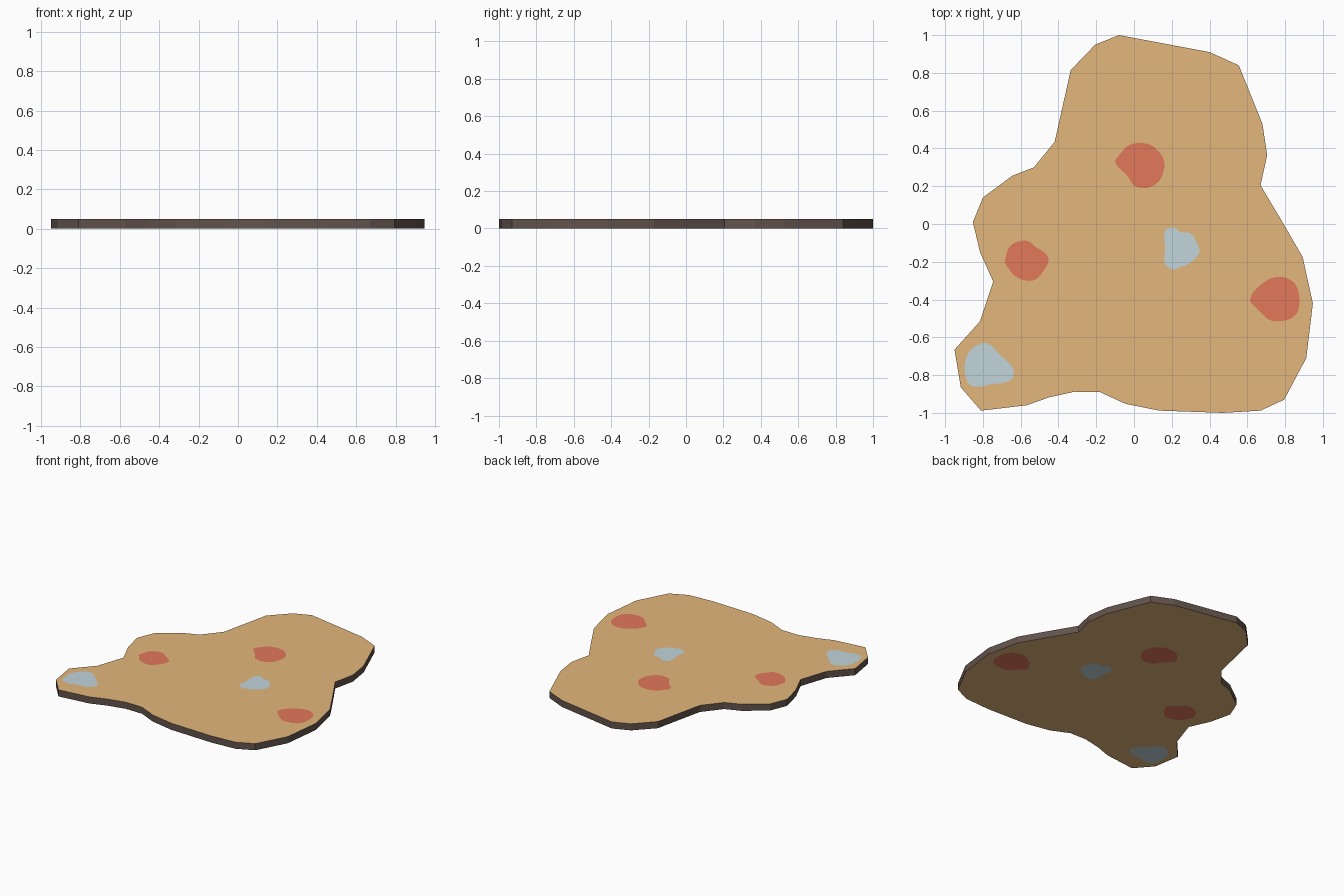
import bpy, bmesh
from mathutils import Vector
from mathutils.geometry import delaunay_2d_cdt

if "Cube" in bpy.data.objects:
    bpy.data.objects.remove(bpy.data.objects["Cube"])

THICK = 0.05


def material(name, hex_code):
    rgb = [int(hex_code[i:i + 2], 16) / 255 for i in (0, 2, 4)]
    lin = [c / 12.92 if c <= 0.04045 else ((c + 0.055) / 1.055) ** 2.4 for c in rgb]
    m = bpy.data.materials.new(name)
    m.diffuse_color = (*lin, 1)
    m.use_nodes = True
    m.node_tree.nodes["Principled BSDF"].inputs["Base Color"].default_value = m.diffuse_color
    return m


def smooth_loop(pts, steps=4):
    """Closed Catmull-Rom curve through the points."""
    p, n, out = [Vector(q) for q in pts], len(pts), []
    for i in range(n):
        a, b, c, d = (p[(i + k) % n] for k in (-1, 0, 1, 2))
        for s in range(steps):
            t = s / steps
            out.append(0.5 * (2 * b + (c - a) * t + (2 * a - 5 * b + 4 * c - d) * t * t
                              + (3 * b - a - 3 * c + d) * t ** 3))
    return out


TAN, RED, BLUE, RIM = range(4)
mats = [material("tan surface", "E3B77C"), material("red patch", "E2785A"),
        material("pale blue patch", "C1D5DB"), material("dark brown rim", "62534C")]

# Slab outline, clockwise from the top
outline = [(-.08, 1), (.4, .91), (.555, .84), (.68, .53), (.705, .365), (.67, .205), (.78, .02),
           (.893, -.175), (.947, -.42), (.912, -.71), (.795, -.93), (.67, -.988), (.47, -1),
           (.135, -.988), (-.045, -.952), (-.18, -.89), (-.315, -.888), (-.45, -.918),
           (-.57, -.96), (-.81, -.988), (-.917, -.865), (-.95, -.665), (-.815, -.515),
           (-.745, -.305), (-.815, -.15), (-.853, .01), (-.8, .14), (-.645, .255),
           (-.53, .3), (-.42, .435), (-.335, .815), (-.205, .95)]
loops = [([Vector(p) for p in outline], TAN)]


def patch(mat, *pts):
    loops.append((smooth_loop(pts), mat))


# Red patches
patch(RED, (-.097, .337), (-.07, .375), (-.034, .413), (.013, .428), (.077, .423), (.124, .392),
      (.156, .343), (.16, .296), (.14, .238), (.098, .2), (.045, .19), (-.003, .206),
      (-.034, .254), (-.087, .306))
patch(RED, (-.683, -.195), (-.663, -.127), (-.62, -.095), (-.563, -.09), (-.52, -.122),
      (-.473, -.153), (-.452, -.195), (-.483, -.254), (-.525, -.296), (-.583, -.297),
      (-.636, -.27), (-.673, -.222))
patch(RED, (.616, -.397), (.637, -.354), (.684, -.312), (.731, -.286), (.79, -.281), (.848, -.312),
      (.874, -.376), (.87, -.455), (.837, -.497), (.784, -.513), (.716, -.508),
      (.663, -.46), (.621, -.418))
# Pale blue patches
patch(BLUE, (.16, -.055), (.176, -.026), (.214, -.018), (.246, -.042), (.298, -.048), (.325, -.085),
      (.346, -.148), (.298, -.206), (.246, -.228), (.203, -.24), (.162, -.206), (.165, -.13))
patch(BLUE, (-.895, -.74), (-.885, -.698), (-.853, -.656), (-.8, -.63), (-.753, -.645),
      (-.721, -.682), (-.684, -.714), (-.642, -.762), (-.642, -.815), (-.69, -.841),
      (-.753, -.847), (-.816, -.862), (-.874, -.847), (-.895, -.788))

# Cut the patches into the slab face (loops reversed to run counter-clockwise)
verts, faces = [], []
for pts, _ in loops:
    faces.append(list(range(len(verts), len(verts) + len(pts))))
    verts += pts[::-1]
vs, _, tris, _, _, _ = delaunay_2d_cdt(verts, [], faces, 1, 1e-5)


def inside(p, poly):
    hit = False
    for a, b in zip(poly, poly[1:] + poly[:1]):
        if (a.y > p.y) != (b.y > p.y) and p.x < a.x + (p.y - a.y) * (b.x - a.x) / (b.y - a.y):
            hit = not hit
    return hit


# Colour each face by the patch that holds its centre
bm = bmesh.new()
bv = [bm.verts.new((v.x, v.y, 0)) for v in vs]
for tri in tris:
    mid = sum((vs[i] for i in tri), Vector((0, 0))) / 3
    face = bm.faces.new([bv[i] for i in tri])
    face.material_index = next((m for pts, m in loops[1:] if inside(mid, pts)), TAN)

# Raise a copy for the top; the sides become the dark rim
ext = bmesh.ops.extrude_face_region(bm, geom=bm.faces[:], use_keep_orig=True)["geom"]
bmesh.ops.translate(bm, vec=(0, 0, THICK), verts=[g for g in ext if isinstance(g, bmesh.types.BMVert)])
bmesh.ops.recalc_face_normals(bm, faces=bm.faces[:])
bm.normal_update()
for f in bm.faces:
    if abs(f.normal.z) < 0.5:
        f.material_index = RIM

me = bpy.data.meshes.new("patched_slab")
bm.to_mesh(me)
bm.free()
for m in mats:
    me.materials.append(m)
bpy.context.collection.objects.link(bpy.data.objects.new("patched_slab", me))
